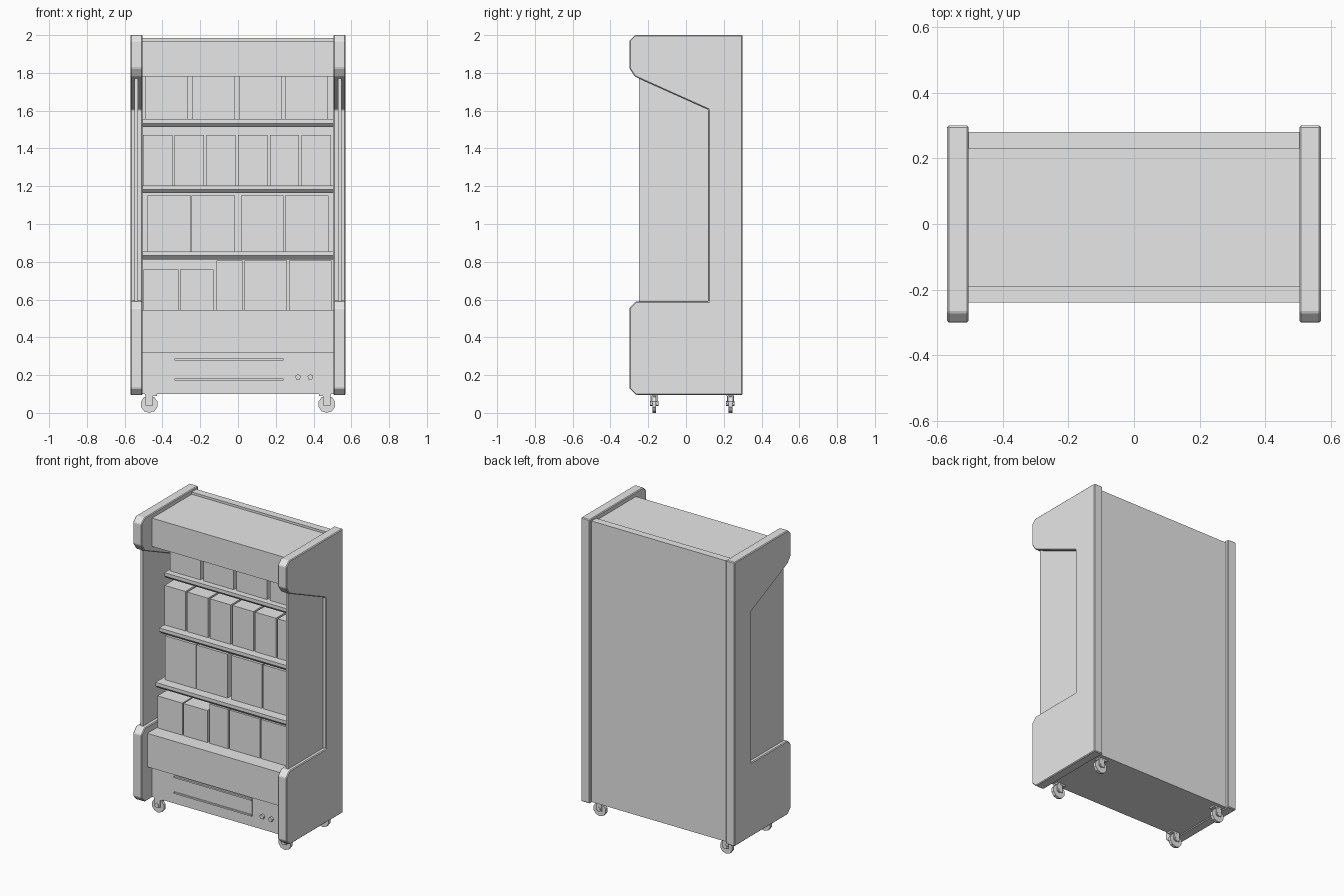
import bpy, bmesh, math
from mathutils import Matrix, Vector

if "Cube" in bpy.data.objects:
    bpy.data.objects.remove(bpy.data.objects["Cube"], do_unlink=True)

grey = bpy.data.materials.new("plain_grey")
grey.use_nodes = True
grey.diffuse_color = (0.8, 0.8, 0.8, 1)
grey.node_tree.nodes["Principled BSDF"].inputs["Base Color"].default_value = (0.8, 0.8, 0.8, 1)


def finish(name, bm):
    bmesh.ops.recalc_face_normals(bm, faces=bm.faces)
    mesh = bpy.data.meshes.new(name)
    bm.to_mesh(mesh)
    bm.free()
    mesh.materials.append(grey)
    obj = bpy.data.objects.new(name, mesh)
    bpy.context.collection.objects.link(obj)
    return obj


def box(name, x, y, z):
    """Box from (low, high) pairs on each axis."""
    bm = bmesh.new()
    bmesh.ops.create_cube(bm, size=1)
    for v in bm.verts:
        v.co = Vector([sum(r) / 2 + c * (r[1] - r[0]) for r, c in zip((x, y, z), v.co)])
    return finish(name, bm)


def prism(name, profile, x0, x1):
    """Extrude a (y, z) profile along x."""
    bm = bmesh.new()
    face = bm.faces.new([bm.verts.new((x0, y, z)) for y, z in profile])
    new = bmesh.ops.extrude_face_region(bm, geom=[face])["geom"]
    bmesh.ops.translate(bm, vec=(x1 - x0, 0, 0),
                        verts=[g for g in new if isinstance(g, bmesh.types.BMVert)])
    return finish(name, bm)


def disc(name, centre, radius, width, sides):
    """Cylinder whose axis runs front to back."""
    bm = bmesh.new()
    bmesh.ops.create_cone(bm, cap_ends=True, segments=sides, radius1=radius, radius2=radius,
                          depth=width, matrix=Matrix.Translation(centre)
                          @ Matrix.Rotation(math.pi / 2, 4, "X"))
    return finish(name, bm)


# Cabinet body
W = 0.505
box("back_wall", (-W, W), (0.23, 0.28), (0.1, 1.985))
box("canopy", (-W, W), (-0.19, 0.23), (1.78, 1.97))
box("base_deck", (-W, W), (-0.24, 0.23), (0.32, 0.545))
box("lower_base", (-W, W), (-0.19, 0.23), (0.1, 0.32))

# Side frames with a cut-out, each holding a thin pane
frame = [(0.3, 0.095), (0.3, 2), (-0.27, 2), (-0.3, 1.97), (-0.3, 1.825), (-0.27, 1.78),
         (0.12, 1.605), (0.12, 0.59), (-0.265, 0.59), (-0.3, 0.555), (-0.3, 0.13), (-0.265, 0.095)]
pane = [(-0.25, 0.58), (-0.25, 1.775), (0.13, 1.605), (0.13, 0.58)]
for side, s in (("left", 1), ("right", -1)):
    panel = prism(side + "_frame", frame, s * W, s * 0.57)
    bevel = panel.modifiers.new("soft_edge", "BEVEL")
    bevel.width = 0.005
    bevel.segments = 1
    prism(side + "_pane", pane, s * 0.53, s * 0.547)

# Shelves with a lip undercut at the front
for i, (front, top) in enumerate([(-0.155, 0.855), (-0.115, 1.205), (-0.06, 1.555)]):
    prism(f"shelf_{i + 1}", [(0.23, top), (front, top), (front, top - 0.022),
                             (front + 0.02, top - 0.042), (0.23, top - 0.042)], -W, W)

# Rows of boxed goods: front, bottom, top, then x ranges
rows = [
    (-0.14, 0.545, 0.76, [(-0.5, -0.315), (-0.308, -0.13)]),
    (-0.14, 0.545, 0.808, [(-0.115, 0.025), (0.035, 0.26), (0.27, 0.495)]),
    (-0.09, 0.855, 1.15, [(-0.48, -0.25), (-0.245, -0.015), (0.015, 0.24), (0.25, 0.48)]),
    (-0.06, 1.205, 1.47, [(-0.503 + k * 0.168, -0.348 + k * 0.168) for k in range(6)]),
    (-0.02, 1.555, 1.79, [(-0.49 + k * 0.247, -0.265 + k * 0.247) for k in range(4)]),
]
for r, (front, low, high, spans) in enumerate(rows):
    for k, span in enumerate(spans):
        box(f"goods_{r + 1}_{k + 1}", span, (front, 0.2), (low, high))

# Service panel with two rails, and two small knobs
box("service_panel", (-0.335, 0.24), (-0.195, -0.185), (0.175, 0.285))
for name, z in (("upper_rail", 0.283), ("lower_rail", 0.177)):
    box(name, (-0.335, 0.24), (-0.203, -0.185), (z - 0.005, z + 0.005))
for k, x in enumerate((0.318, 0.383)):
    disc(f"knob_{k + 1}", (x, -0.195, 0.19), 0.016, 0.02, 5)

# Casters
for side, s in (("left", 1), ("right", -1)):
    for end, y in (("front", -0.168), ("rear", 0.235)):
        name = f"{side}_{end}_"
        x = s * 0.47
        disc(name + "wheel", (x, y, 0.046), 0.046, 0.02, 10)
        disc(name + "axle", (x, y, 0.05), 0.014, 0.046, 8)
        box(name + "mount", (s * 0.46 - 0.032, s * 0.46 + 0.032), (y - 0.02, y + 0.02), (0.09, 0.102))
        for k, d in enumerate((-0.016, 0.016)):
            box(name + f"fork_{k + 1}", (x - 0.02, x + 0.02), (y + d - 0.003, y + d + 0.003), (0.04, 0.095))
